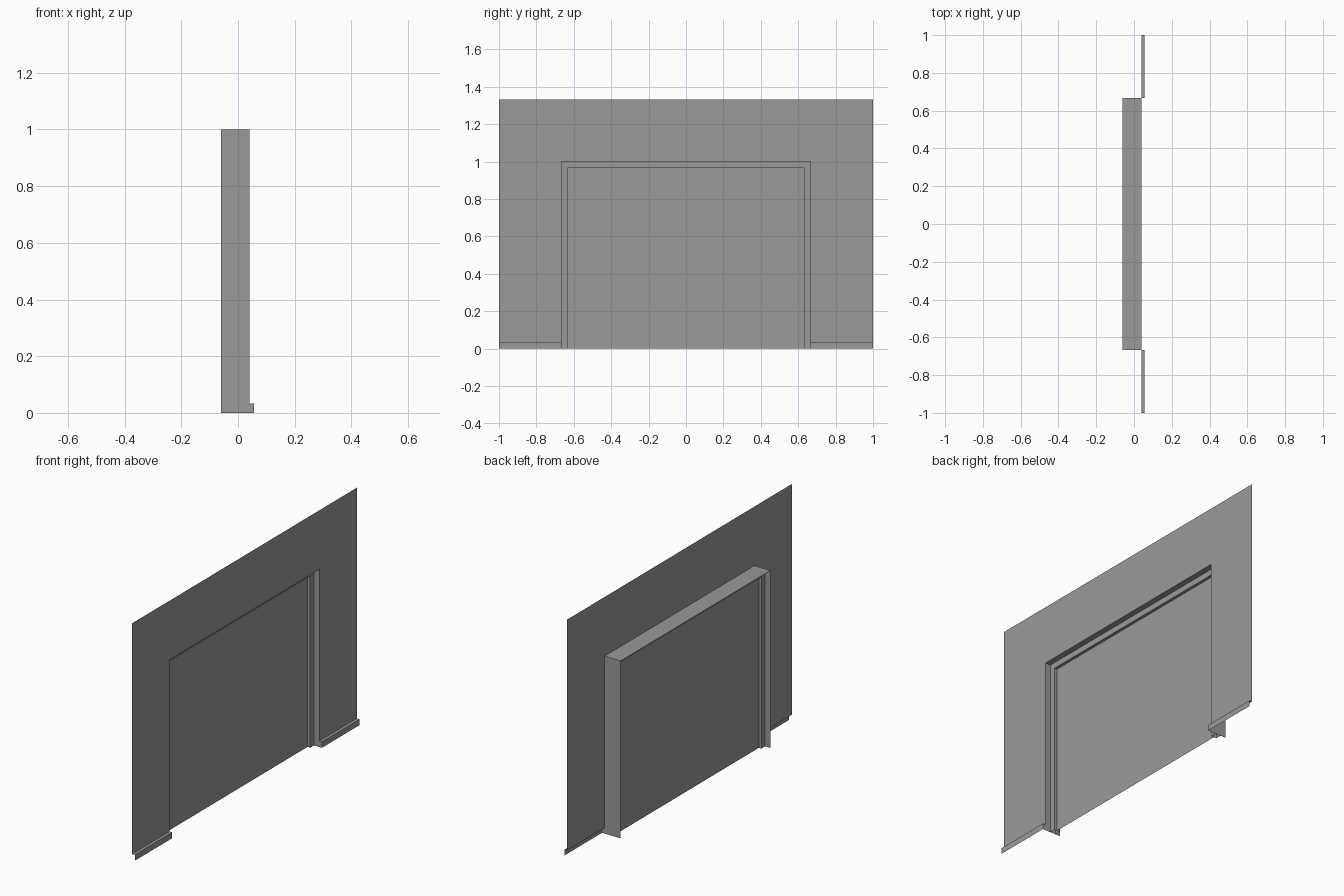
import bpy

if "Cube" in bpy.data.objects:
    bpy.data.objects.remove(bpy.data.objects["Cube"])

# Main dimensions
T = 1 / 30                    # trim module: base height, stop width and depth
W, H = 2 / 3, 1.0             # half width and height of the doorway
TOP = 4 / 3                   # wall height
FRONT, BACK = 0.04, -0.06     # wall plane and rear edge of the jamb
MID = (FRONT + BACK) / 2      # door plane
BASE = FRONT + T / 2          # skirting face

grey = bpy.data.materials.new("grey plaster")
grey.diffuse_color = (0.32, 0.32, 0.32, 1)
grey.use_nodes = True
grey.node_tree.nodes["Principled BSDF"].inputs["Base Color"].default_value = grey.diffuse_color


def sheet(name, verts, faces):
    """Thin open surface made of flat panels."""
    mesh = bpy.data.meshes.new(name)
    mesh.from_pydata(verts, [], faces)
    mesh.materials.append(grey)
    obj = bpy.data.objects.new(name, mesh)
    bpy.context.collection.objects.link(obj)
    return obj


def arch_sweep(name, profile):
    """Sweep an (x, inset) profile up, over and down the doorway."""
    verts, faces = [], []
    for x, d in profile:
        w, h = W - d, H - d
        verts += [(x, w, 0), (x, w, h), (x, -w, h), (x, -w, 0)]
    for i in range(len(profile) - 1):
        for j in range(3):
            a = 4 * i + j
            faces.append((a, a + 1, a + 5, a + 4))
    return sheet(name, verts, faces)


# Wall: two side panels standing on the skirting, and one over the doorway
ys = [-1, -W, W, 1]
verts = [(FRONT, y, z) for z in (T, H, TOP) for y in ys]
sheet("wall", verts, [(0, 1, 5, 4), (2, 3, 7, 6),
                      (4, 5, 9, 8), (5, 6, 10, 9), (6, 7, 11, 10)])

# Door frame: deep jamb lining with a raised stop in its middle third
arch_sweep("jamb", [(FRONT, 0), (MID + T / 2, 0), (MID - T / 2, 0), (BACK, 0)])
arch_sweep("door_stop", [(MID + T / 2, 0), (MID + T / 2, T),
                         (MID - T / 2, T), (MID - T / 2, 0)])

# Door panel
w, h = W - T, H - T
sheet("door", [(MID, -w, 0), (MID, w, 0), (MID, w, h), (MID, -w, h)],
      [(0, 1, 2, 3)])

# Skirting: face, top ledge, and end cap beside the doorway
for side, s in (("left", -1), ("right", 1)):
    a, b = s * W, s
    v = [(BASE, a, 0), (BASE, b, 0), (BASE, b, T), (BASE, a, T),
         (FRONT, b, T), (FRONT, a, T), (FRONT, a, 0)]
    f = [(0, 1, 2, 3), (3, 2, 4, 5), (0, 3, 5, 6)]
    if s < 0:
        f = [tuple(reversed(q)) for q in f]
    sheet("skirting_" + side, v, f)
